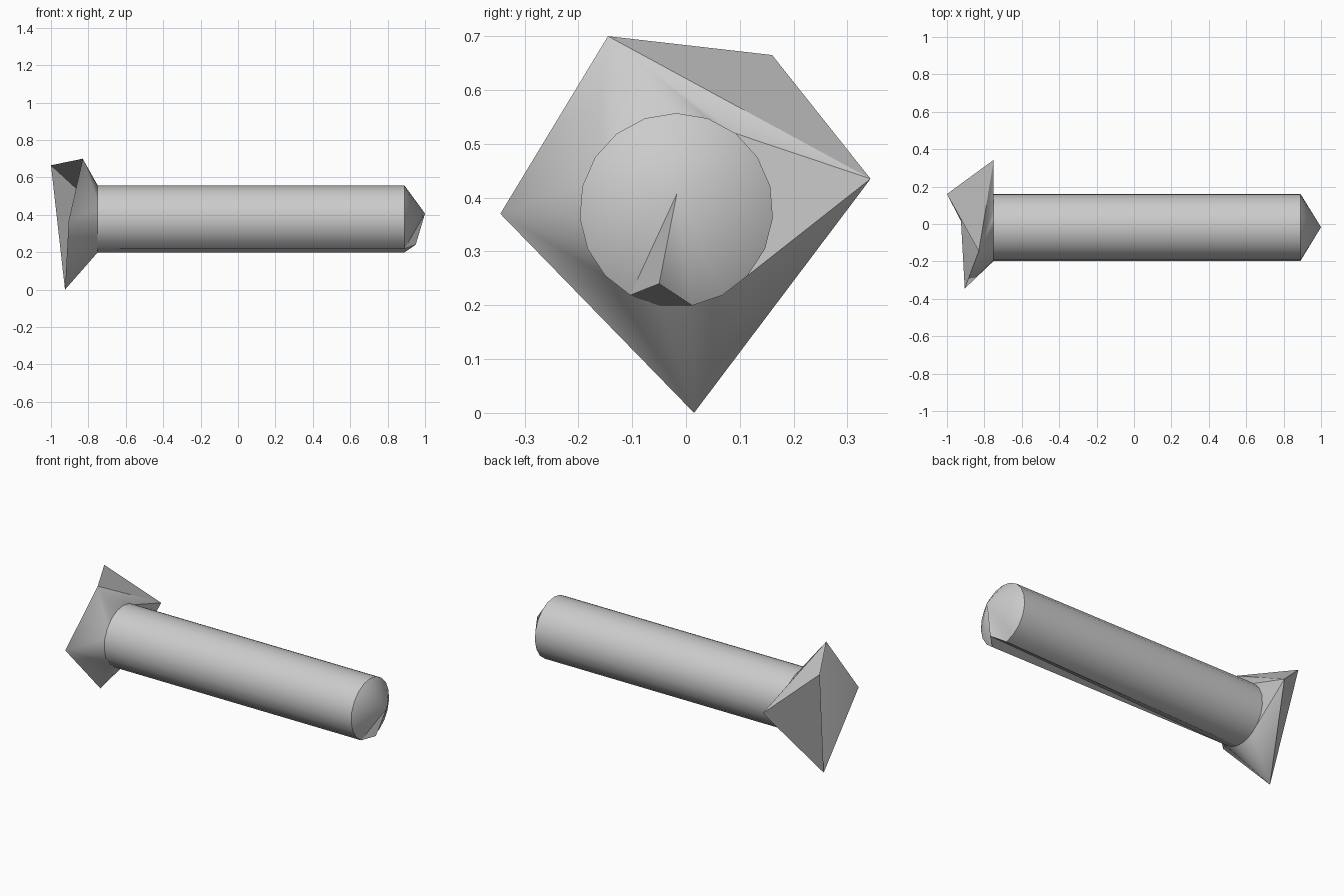
import bpy, bmesh
from math import sin, cos, tau, radians

cube = bpy.data.objects.get("Cube")
if cube:
    bpy.data.objects.remove(cube, do_unlink=True)

steel = bpy.data.materials.new("plain_grey")
steel.use_nodes = True
grey = (0.6, 0.6, 0.6, 1)
steel.diffuse_color = grey
steel.node_tree.nodes["Principled BSDF"].inputs["Base Color"].default_value = grey

SIDES, RADIUS, CY, CZ = 19, 0.18, -0.018, 0.377
NECK, SHOULDER = -0.75, 0.89


def ring(bm, x):
    """Circle of vertices around the shaft axis, starting at the top."""
    return [bm.verts.new((x, CY + RADIUS * sin(tau * k / SIDES),
                          CZ + RADIUS * cos(tau * k / SIDES)))
            for k in range(SIDES)]


def finish(bm, name):
    mesh = bpy.data.meshes.new(name)
    bm.to_mesh(mesh)
    bm.free()
    mesh.materials.append(steel)
    obj = bpy.data.objects.new(name, mesh)
    bpy.context.collection.objects.link(obj)
    bpy.ops.object.select_all(action='DESELECT')
    obj.select_set(True)
    bpy.context.view_layer.objects.active = obj
    bpy.ops.object.shade_smooth_by_angle(angle=radians(30))


# Shaft with a pointed end; one shoulder vertex is pushed in as a nick
bm = bmesh.new()
back, front = ring(bm, NECK), ring(bm, SHOULDER)
tip = bm.verts.new((1, -0.017, 0.407))
front[10].co = (0.95, -0.05, 0.24)
for k in range(SIDES):
    n = (k + 1) % SIDES
    bm.faces.new((front[k], front[n], back[n]))
    bm.faces.new((front[k], back[n], back[k]))
    bm.faces.new((tip, front[n], front[k]))
bmesh.ops.recalc_face_normals(bm, faces=bm.faces)
finish(bm, "shaft")

# Four-cornered head, fanned out from the neck of the shaft
TOP, SIDE = (-0.83, -0.145, 0.70), (-0.75, 0.343, 0.435)
BOTTOM, FRONT = (-0.925, 0.015, 0), (-0.905, -0.345, 0.37)
bm = bmesh.new()
neck = ring(bm, NECK)
corners = [bm.verts.new(p) for p in (SIDE, BOTTOM, FRONT, TOP)]
starts = [2, 7, 12, 16, 2 + SIDES]
for i, corner in enumerate(corners):
    for k in range(starts[i], starts[i + 1]):
        bm.faces.new((corner, neck[(k + 1) % SIDES], neck[k % SIDES]))
    after = corners[(i + 1) % len(corners)]
    bm.faces.new((corner, after, neck[starts[i + 1] % SIDES]))
side, bottom, front_corner, top = corners
bm.faces.new((top, front_corner, bottom))
bm.faces.new((top, bottom, side))
bmesh.ops.recalc_face_normals(bm, faces=bm.faces)
finish(bm, "head")

# Folded sheet rising behind the head
bm = bmesh.new()
top, side, bottom, peak = [bm.verts.new(p) for p in
                           (TOP, SIDE, BOTTOM, (-1, 0.16, 0.665))]
bm.faces.new((top, side, peak))
bm.faces.new((peak, side, bottom))
for face in bm.faces:
    face.normal_update()
    if face.normal.y < 0:
        face.normal_flip()
finish(bm, "head_flap")
